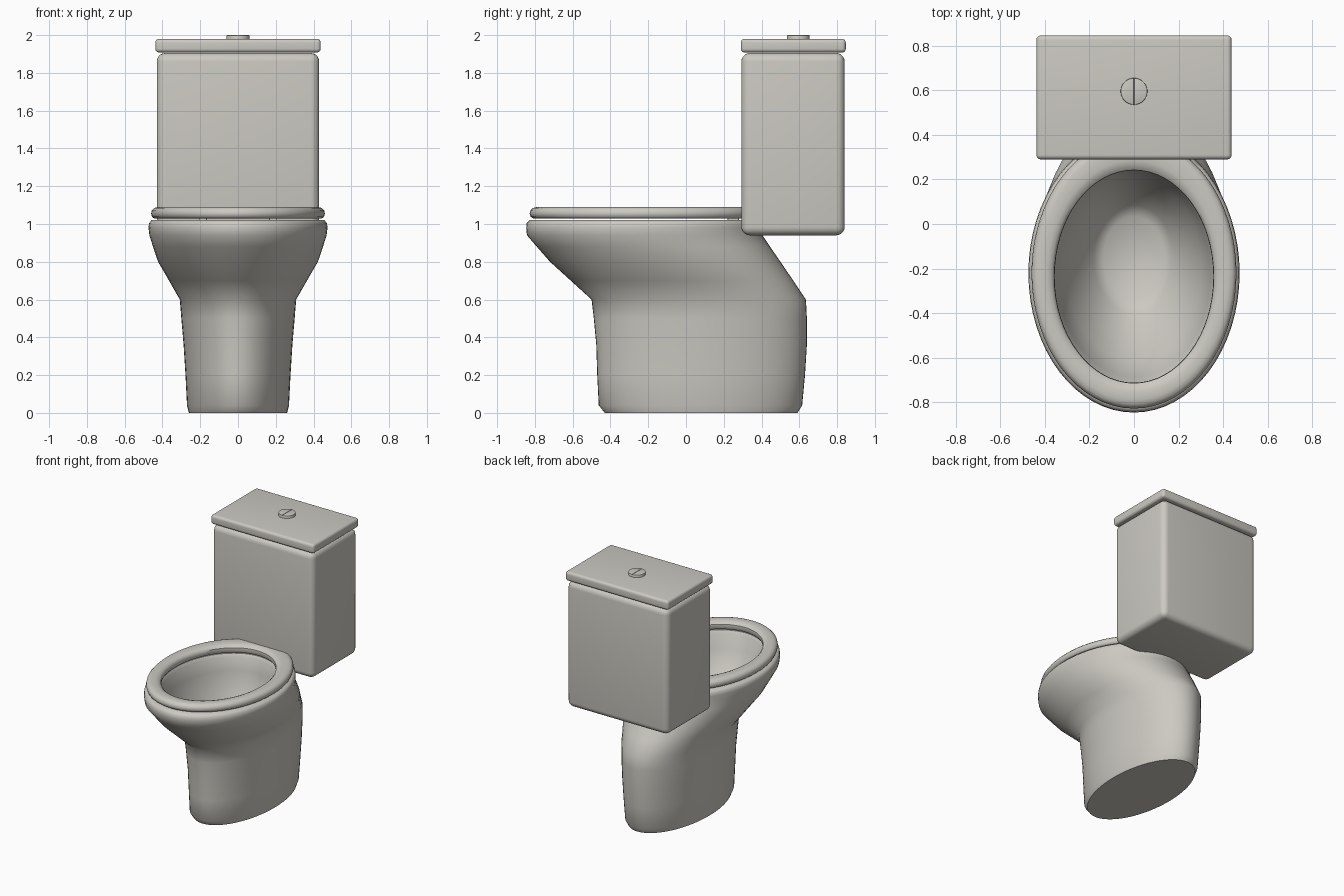
import bpy, bmesh, math
from mathutils import Matrix

cube = bpy.data.objects.get("Cube")
if cube:
    bpy.data.objects.remove(cube, do_unlink=True)


def make_material(name, colour):
    mat = bpy.data.materials.new(name)
    mat.use_nodes = True
    mat.diffuse_color = colour
    bsdf = mat.node_tree.nodes["Principled BSDF"]
    bsdf.inputs["Base Color"].default_value = colour
    bsdf.inputs["Roughness"].default_value = 0.5
    return mat


ceramic = make_material("warm white ceramic", (0.60, 0.585, 0.535, 1))
SIDES = 64


def finish(name, bm, angle=40):
    bmesh.ops.recalc_face_normals(bm, faces=bm.faces)
    mesh = bpy.data.meshes.new(name)
    bm.to_mesh(mesh)
    bm.free()
    mesh.materials.append(ceramic)
    obj = bpy.data.objects.new(name, mesh)
    bpy.context.collection.objects.link(obj)
    bpy.ops.object.select_all(action='DESELECT')
    obj.select_set(True)
    bpy.context.view_layer.objects.active = obj
    bpy.ops.object.shade_smooth_by_angle(angle=math.radians(angle))
    return obj


def loft(name, rings, closed=False, angle=40):
    """Skin ellipses given as (height, half width, front y, back y)."""
    bm = bmesh.new()
    loops = []
    for z, rx, front, back in rings:
        mid, ry = (front + back) / 2, (back - front) / 2
        turn = [2 * math.pi * i / SIDES for i in range(SIDES)]
        loops.append([bm.verts.new((rx * math.cos(t), mid + ry * math.sin(t), z))
                      for t in turn])
    pairs = list(zip(loops, loops[1:]))
    if closed:
        pairs.append((loops[-1], loops[0]))
    else:
        bm.faces.new(loops[0])
        bm.faces.new(loops[-1])
    for a, b in pairs:
        for i in range(SIDES):
            j = (i + 1) % SIDES
            bm.faces.new((a[i], a[j], b[j], b[i]))
    return finish(name, bm, angle)


def rounded_box(name, low, high, radius):
    bm = bmesh.new()
    size = [h - l for l, h in zip(low, high)]
    centre = [(l + h) / 2 for l, h in zip(low, high)]
    bmesh.ops.create_cube(bm, size=1, matrix=Matrix.Translation(centre)
                          @ Matrix.Diagonal((*size, 1)))
    bmesh.ops.bevel(bm, geom=bm.edges[:], offset=radius, segments=5,
                    profile=0.5, affect='EDGES')
    return finish(name, bm)


# Pedestal, rim and hollow basin as one continuous skin
loft("bowl", [
    (0.00, 0.26, -0.43, 0.59),
    (0.04, 0.27, -0.462, 0.615),
    (0.20, 0.278, -0.47, 0.63),
    (0.36, 0.288, -0.475, 0.64),
    (0.50, 0.30, -0.488, 0.64),
    (0.60, 0.308, -0.50, 0.635),
    (0.70, 0.365, -0.61, 0.568),
    (0.80, 0.423, -0.72, 0.50),
    (0.88, 0.45, -0.79, 0.445),
    (0.94, 0.469, -0.842, 0.405),
    (0.98, 0.474, -0.846, 0.405),
    (1.005, 0.471, -0.843, 0.402),
    (1.02, 0.457, -0.828, 0.39),
    (1.02, 0.375, -0.73, 0.26),
    (1.00, 0.36, -0.715, 0.245),
    (0.90, 0.345, -0.685, 0.235),
    (0.78, 0.305, -0.61, 0.205),
    (0.66, 0.245, -0.50, 0.15),
    (0.56, 0.18, -0.40, 0.085),
    (0.52, 0.137, -0.345, 0.035),
], angle=50)

# Open oval seat with softened edges
loft("seat", [
    (1.03, 0.365, -0.722, 0.25),
    (1.03, 0.445, -0.81, 0.37),
    (1.038, 0.455, -0.822, 0.382),
    (1.055, 0.46, -0.828, 0.388),
    (1.073, 0.456, -0.823, 0.383),
    (1.085, 0.444, -0.81, 0.37),
    (1.09, 0.425, -0.79, 0.35),
    (1.09, 0.39, -0.752, 0.285),
    (1.083, 0.37, -0.73, 0.258),
    (1.07, 0.358, -0.714, 0.242),
    (1.045, 0.356, -0.712, 0.24),
], closed=True)

# Small pads carrying the seat on the rim
for side, label in ((1, "left"), (-1, "right")):
    rounded_box(f"{label}_seat_pad", (side * 0.185 - 0.02, 0.22, 1.01),
                (side * 0.185 + 0.02, 0.28, 1.04), 0.003)

# Cistern and its overhanging lid
rounded_box("tank", (-0.43, 0.293, 0.94), (0.43, 0.84, 1.905), 0.045)
rounded_box("tank_lid", (-0.438, 0.29, 1.908), (0.438, 0.846, 1.98), 0.02)

# Round flush button, split in two halves by a narrow groove
for side, label in ((1, "left"), (-1, "right")):
    bm = bmesh.new()
    arc = [math.pi * (i / 24 - 0.5) for i in range(25)]
    outline = [bm.verts.new((side * max(0.001, 0.06 * math.cos(a)),
                             0.595 + 0.06 * math.sin(a), 1.97)) for a in arc]
    base = bm.faces.new(outline)
    top = bmesh.ops.extrude_face_region(bm, geom=[base])
    for v in top["geom"]:
        if isinstance(v, bmesh.types.BMVert):
            v.co.z = 2.0
    rims = [e for e in bm.edges if all(v.co.z > 1.99 for v in e.verts)]
    bmesh.ops.bevel(bm, geom=rims, offset=0.003, segments=2,
                    profile=0.5, affect='EDGES')
    finish(f"{label}_flush_button", bm)
